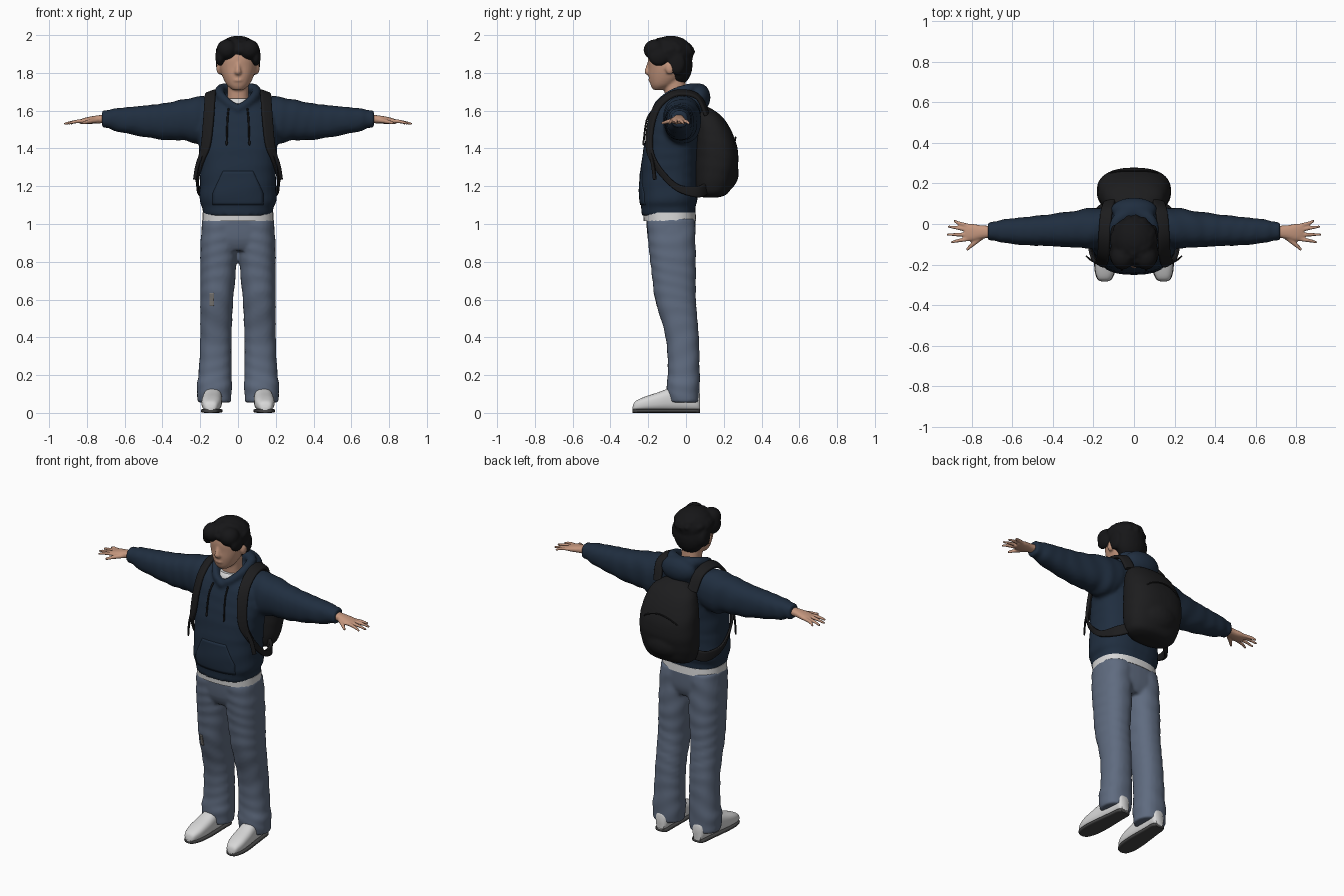
import bpy, bmesh, math, random
from mathutils import Vector

random.seed(4)
cube = bpy.data.objects.get("Cube")
if cube:
    bpy.data.objects.remove(cube, do_unlink=True)


def material(name, r, g, b):
    m = bpy.data.materials.new(name)
    m.use_nodes = True
    m.diffuse_color = (r, g, b, 1)
    node = next(n for n in m.node_tree.nodes if n.type == 'BSDF_PRINCIPLED')
    node.inputs["Base Color"].default_value = (r, g, b, 1)
    node.inputs["Roughness"].default_value = 0.8
    return m


NAVY = material("navy cotton", .014, .027, .05)
DENIM = material("faded denim", .115, .148, .215)
SKIN = material("skin", .56, .31, .21)
HAIR = material("black hair", .008, .008, .009)
CANVAS = material("black canvas", .012, .012, .013)
WHITE = material("white cloth", .68, .68, .68)
SOLE = material("dark rubber", .06, .06, .06)
PATCH = material("worn patch", .2, .19, .18)


def smooth_path(pts, steps):
    """Catmull-Rom resampling of tuples of any length."""
    out = []
    for i in range(len(pts) - 1):
        p0, p1, p2, p3 = pts[max(i - 1, 0)], pts[i], pts[i + 1], pts[min(i + 2, len(pts) - 1)]
        for k in range(steps):
            t = k / steps
            out.append([b + t * (c - a) / 2 + t * t * (2 * a - 5 * b + 4 * c - d) / 2
                        + t ** 3 * (3 * b - a - 3 * c + d) / 2
                        for a, b, c, d in zip(p0, p1, p2, p3)])
    return out + [list(pts[-1])]


def oval(k, sides, n):
    a = math.tau * k / sides
    c, s = math.cos(a), math.sin(a)
    return (math.copysign(abs(c) ** (2 / n), c), math.copysign(abs(s) ** (2 / n), s))


def skin_rings(bm, rings):
    rings = [[bm.verts.new(p) for p in ring] for ring in rings]
    n = len(rings[0])
    for a, b in zip(rings, rings[1:]):
        for i in range(n):
            bm.faces.new((a[i], a[(i + 1) % n], b[(i + 1) % n], b[i]))
    bm.faces.new(rings[0])
    bm.faces.new(rings[-1])


def loft(bm, axis, rows, side=1, n=2.3, steps=5, sides=32, fold=0.0):
    """Rows are (position on axis, centre a, centre b, radius a, radius b)."""
    rings = []
    for t, a, b, ra, rb in smooth_path(rows, steps):
        ring = []
        for k in range(sides):
            u, v = oval(k, sides, n)
            w = 1 + fold * math.sin(75 * t + 3 * math.sin(math.tau * k / sides + 9 * t))
            u, v = a + u * abs(ra) * w, b + v * abs(rb) * w
            x, y, z = {'x': (t, u, v), 'y': (u, t, v), 'z': (u, v, t)}[axis]
            ring.append((x * side, y, z))
        rings.append(ring)
    skin_rings(bm, rings)


def sweep(bm, pts, hint, side=1, n=2.0, sides=12, steps=5):
    """Points are (x, y, z, half width, half thickness); hint gives the outward direction."""
    path = smooth_path(pts, steps)
    pos = [Vector(p[:3]) for p in path]
    rings = []
    for i, p in enumerate(pos):
        tan = (pos[min(i + 1, len(pos) - 1)] - pos[max(i - 1, 0)]).normalized()
        across = tan.cross(hint(p)).normalized()
        out = across.cross(tan)
        ring = []
        for k in range(sides):
            u, v = oval(k, sides, n)
            q = p + across * u * path[i][3] + out * v * path[i][4]
            ring.append((q.x * side, q.y, q.z))
        rings.append(ring)
    skin_rings(bm, rings)


def blob(bm, centre, radii):
    made = bmesh.ops.create_uvsphere(bm, u_segments=20, v_segments=12, radius=1)["verts"]
    for v in made:
        v.co = Vector([c + r * q for c, r, q in zip(centre, radii, v.co)])


def finish(name, bm, mat, voxel=0, relax=3, angle=50):
    bmesh.ops.recalc_face_normals(bm, faces=bm.faces)
    me = bpy.data.meshes.new(name)
    bm.to_mesh(me)
    bm.free()
    ob = bpy.data.objects.new(name, me)
    bpy.context.collection.objects.link(ob)
    me.materials.append(mat)
    bpy.ops.object.select_all(action='DESELECT')
    ob.select_set(True)
    bpy.context.view_layer.objects.active = ob
    bpy.ops.object.shade_smooth_by_angle(angle=math.radians(angle))
    if voxel:
        mod = ob.modifiers.new("blend", 'REMESH')
        mod.mode, mod.voxel_size, mod.use_smooth_shade = 'VOXEL', voxel, True
        mod = ob.modifiers.new("relax", 'SMOOTH')
        mod.factor, mod.iterations = .5, relax
    return ob


def plate(name, target, mat, x, z0, z1, half, thick):
    """Thin panel projected on the front of a garment; half(t) is its half width."""
    bm = bmesh.new()
    bmesh.ops.create_grid(bm, x_segments=16, y_segments=12, size=1)
    for v in bm.verts:
        t = (v.co.y + 1) / 2
        v.co = (x + v.co.x * half(t), -.4, z0 + t * (z1 - z0))
    ob = finish(name, bm, mat)
    wrap = ob.modifiers.new("wrap", 'SHRINKWRAP')
    wrap.target, wrap.wrap_method, wrap.use_project_y = target, 'PROJECT', True
    wrap.offset = .003
    ob.modifiers.new("cloth", 'SOLIDIFY').thickness = thick


def body_out(p):
    return Vector((p.x / 2, p.y + .05, p.z - min(p.z, 1.5)))


def up(p):
    return Vector((0, 0, 1))


# Hoodie: body, sleeves, collar roll and hanging hood blended together
bm = bmesh.new()
loft(bm, 'z', [(1.045, 0, -.093, .186, .142), (1.09, 0, -.093, .19, .144), (1.13, 0, -.093, .204, .153),
               (1.25, 0, -.092, .2, .152), (1.4, 0, -.08, .208, .145), (1.5, 0, -.06, .215, .14),
               (1.59, 0, -.04, .2, .13), (1.64, 0, -.02, .16, .11), (1.67, 0, 0, .12, .07)], n=2.5, fold=.008)
for s in (1, -1):
    loft(bm, 'x', [(.08, -.02, 1.58, .09, .09), (.2, -.02, 1.55, .1, .125), (.28, -.025, 1.552, .092, .11),
                   (.4, -.03, 1.542, .08, .096), (.54, -.035, 1.546, .069, .077), (.65, -.035, 1.552, .057, .06),
                   (.68, -.035, 1.555, .047, .05), (.72, -.035, 1.556, .045, .046)], s, fold=.025)
    sweep(bm, [(-.01, -.16, 1.6, .02, .025), (.05, -.14, 1.635, .022, .028), (.095, -.07, 1.685, .026, .03),
               (.08, .02, 1.715, .03, .03), (-.01, .065, 1.71, .035, .035)], lambda p: Vector((0, -.3, 1)), s)
blob(bm, (0, .07, 1.67), (.115, .06, .075))
hoodie = finish("hoodie", bm, NAVY, .011)
plate("kangaroo_pocket", hoodie, NAVY, 0, 1.1, 1.28, lambda t: .135 - .055 * max(0, t - .35) / .65, .008)

for s, label in ((1, "left"), (-1, "right")):
    bm = bmesh.new()
    sweep(bm, [(.05, -.17, 1.61, .005, .005), (.056, -.208, 1.55, .005, .005), (.06, -.225, 1.43, .005, .005)],
          body_out, s, sides=8)
    blob(bm, (s * .06, -.225, 1.43), (.006, .006, .015))
    finish(label + "_drawstring", bm, CANVAS)

# White shirt: hem band and neckline
bm = bmesh.new()
loft(bm, 'z', [(1.015, 0, -.085, .189, .139), (1.06, 0, -.088, .187, .139)], n=2.5)
loft(bm, 'z', [(1.58, 0, -.075, .08, .075), (1.64, 0, -.068, .07, .073), (1.665, 0, -.058, .064, .068)])
finish("shirt", bm, WHITE)

# Jeans: hips and two creased legs
bm = bmesh.new()
loft(bm, 'z', [(.86, 0, -.075, .15, .1), (.92, 0, -.077, .193, .124), (1.03, 0, -.08, .188, .132)], n=2.5)
for s in (1, -1):
    loft(bm, 'z', [(.055, .125, -.012, .088, .08), (.14, .125, -.015, .093, .088), (.22, .121, -.012, .087, .084),
                   (.4, .117, -.02, .083, .088), (.6, .112, -.055, .087, .108), (.75, .105, -.065, .094, .118),
                   (.9, .1, -.075, .098, .125), (1.02, .092, -.08, .097, .128)], s, steps=9, fold=.016)
jeans = finish("jeans", bm, DENIM, .01)
plate("knee_patch", jeans, PATCH, -.14, .565, .635, lambda t: .012, .003)

# Shoes with dark soles
shoe = [(-.283, .145, .02), (-.27, .145, .05), (-.22, .142, .075), (-.15, .138, .098),
        (-.08, .134, .122), (0, .13, .13), (.055, .127, .125), (.074, .127, .09)]
widths = (.012, .034, .05, .053, .049, .043, .04, .027)
for s, label in ((1, "left"), (-1, "right")):
    bm = bmesh.new()
    loft(bm, 'y', [(y, x, (h + .012) / 2 + .004, w, h / 2) for (y, x, h), w in zip(shoe, widths)], s, n=2.6)
    for v in bm.verts:
        v.co.z = max(v.co.z, .014)
    finish(label + "_shoe", bm, WHITE)
    bm = bmesh.new()
    loft(bm, 'y', [(y, x, .011, w + .003, .011) for (y, x, h), w in zip(shoe, widths)], s, n=4)
    finish(label + "_sole", bm, SOLE)

# Head with neck, nose and ears
bm = bmesh.new()
loft(bm, 'z', [(1.6, 0, -.045, .065, .06), (1.68, 0, -.055, .056, .056), (1.78, 0, -.065, .058, .06)])
loft(bm, 'z', [(1.71, 0, -.145, .028, .028), (1.735, 0, -.125, .058, .062), (1.78, 0, -.105, .082, .092),
               (1.83, 0, -.097, .097, .102), (1.88, 0, -.095, .1, .107), (1.93, 0, -.09, .09, .1),
               (1.97, 0, -.085, .05, .06)], n=2.1)
sweep(bm, [(0, -.19, 1.865, .01, .01), (0, -.2, 1.83, .012, .013), (0, -.203, 1.805, .018, .016),
           (0, -.19, 1.795, .014, .008)], lambda p: Vector((0, -1, 0)))
blob(bm, (0, -.188, 1.762), (.026, .012, .009))
for s in (1, -1):
    blob(bm, (s * .1, -.085, 1.825), (.014, .024, .034))
finish("head", bm, SKIN, .007, 2)

# Hair: cap, nape, parted fringe and loose tufts
bm = bmesh.new()
blob(bm, (0, -.08, 1.902), (.115, .12, .095))
blob(bm, (0, -.035, 1.845), (.1, .07, .108))
for s in (1, -1):
    blob(bm, (s * .058, -.165, 1.922), (.056, .06, .055))
    blob(bm, (s * .095, -.145, 1.885), (.026, .055, .048))
    blob(bm, (s * .097, -.05, 1.85), (.02, .045, .06))
for i in range(45):
    a, h = random.uniform(0, math.tau), random.uniform(.1, .9)
    r = math.sqrt(1 - h * h)
    blob(bm, (.1 * r * math.cos(a), -.085 + .11 * r * math.sin(a), 1.897 + .08 * h), (.022, .026, .021))
finish("hair", bm, HAIR, .008, 3)

# Hands with spread fingers
fingers = [(-.072, .9, -.09), (-.052, .922, -.052), (-.03, .917, -.012), (-.012, .887, .018)]
for s, label in ((1, "left"), (-1, "right")):
    bm = bmesh.new()
    loft(bm, 'x', [(.69, -.037, 1.558, .028, .023), (.75, -.04, 1.553, .033, .021),
                   (.8, -.042, 1.547, .043, .018), (.835, -.042, 1.542, .038, .012)], s)
    for y, tx, ty in fingers:
        sweep(bm, [(.8, y, 1.546, .011, .011), (.86, (y + ty) / 2, 1.542, .0095, .0095),
                   (tx, ty, 1.53, .006, .006)], up, s, sides=10)
    sweep(bm, [(.735, -.05, 1.55, .016, .014), (.785, -.092, 1.543, .012, .012),
               (.825, -.128, 1.533, .007, .007)], up, s, sides=10)
    finish(label + "_hand", bm, SKIN, .0055, 2)

# Backpack with a raised lower pocket
bm = bmesh.new()
loft(bm, 'z', [(1.14, 0, .13, .09, .04), (1.165, 0, .14, .15, .085), (1.25, 0, .152, .177, .108),
               (1.35, 0, .162, .183, .116), (1.45, 0, .153, .176, .106), (1.55, 0, .125, .148, .082),
               (1.6, 0, .1, .1, .052), (1.625, 0, .085, .04, .02)], n=2.4, fold=.006)
blob(bm, (0, .19, 1.27), (.135, .09, .1))
finish("backpack", bm, CANVAS, .011)
bm = bmesh.new()
sweep(bm, [(-.15, .215, 1.36, .004, .004), (-.1, .256, 1.43, .004, .004), (0, .262, 1.46, .004, .004),
           (.1, .256, 1.43, .004, .004), (.15, .215, 1.36, .004, .004)], up, sides=8)
sweep(bm, [(-.03, .09, 1.6, .008, .006), (-.02, .1, 1.64, .008, .006), (.02, .1, 1.64, .008, .006),
           (.03, .09, 1.6, .008, .006)], lambda p: Vector((0, 1, 0)), sides=8)
finish("zip_and_handle", bm, CANVAS)

# Shoulder straps, lower webbing and loose tails
for s, label in ((1, "left"), (-1, "right")):
    bm = bmesh.new()
    sweep(bm, [(.12, .11, 1.58, .03, .01), (.135, .06, 1.675, .03, .01), (.145, -.05, 1.693, .03, .01),
               (.15, -.14, 1.635, .03, .01), (.157, -.183, 1.54, .03, .01), (.17, -.195, 1.42, .027, .01),
               (.195, -.175, 1.34, .02, .008), (.214, -.12, 1.26, .016, .007), (.212, -.04, 1.19, .018, .007),
               (.185, .06, 1.17, .03, .01), (.13, .11, 1.19, .03, .01)], body_out, s, n=5, sides=16)
    sweep(bm, [(.19, -.19, 1.38, .012, .004), (.215, -.175, 1.31, .012, .004), (.228, -.165, 1.235, .012, .004)],
          body_out, s, n=5)
    finish(label + "_strap", bm, CANVAS)
